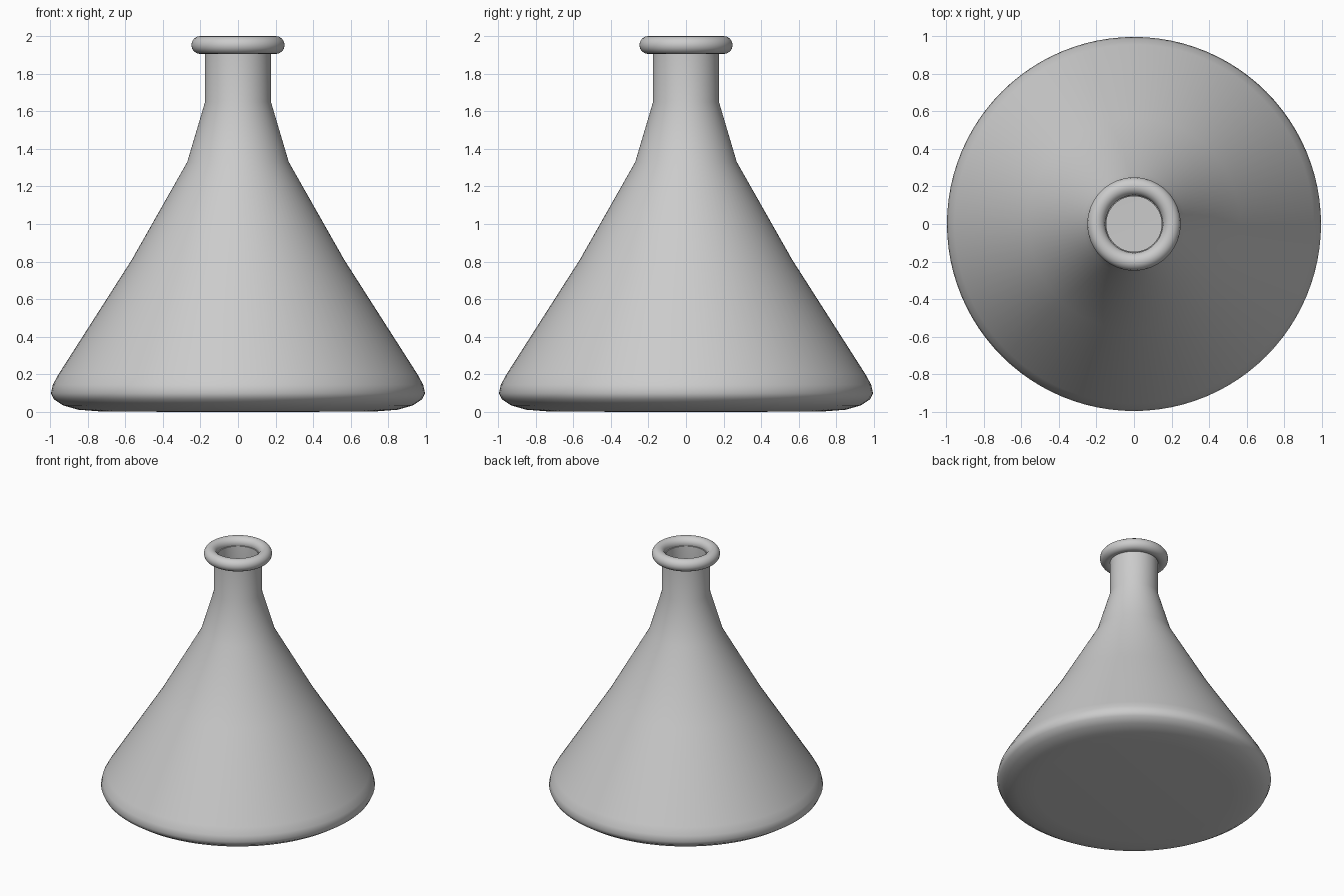
import bpy
import bmesh
import math

cube = bpy.data.objects.get("Cube")
if cube:
    bpy.data.objects.remove(cube, do_unlink=True)

SEGMENTS = 96

glass = bpy.data.materials.new("grey glass")
glass.use_nodes = True
grey = (0.6, 0.6, 0.6, 1)
glass.diffuse_color = grey
glass.node_tree.nodes["Principled BSDF"].inputs["Base Color"].default_value = grey


def lathe(name, profile, closed=False):
    """Spin a radius/height profile around the z axis."""
    bm = bmesh.new()
    verts = [bm.verts.new((r, 0, z)) for r, z in profile]
    pairs = list(zip(verts, verts[1:]))
    if closed:
        pairs.append((verts[-1], verts[0]))
    edges = [bm.edges.new(p) for p in pairs]
    bmesh.ops.spin(bm, geom=verts + edges, axis=(0, 0, 1), cent=(0, 0, 0),
                   angle=math.tau, steps=SEGMENTS, use_duplicate=False)
    bmesh.ops.remove_doubles(bm, verts=bm.verts, dist=0.0005)
    bmesh.ops.recalc_face_normals(bm, faces=bm.faces)
    mesh = bpy.data.meshes.new(name)
    bm.to_mesh(mesh)
    bm.free()
    mesh.materials.append(glass)
    obj = bpy.data.objects.new(name, mesh)
    bpy.context.collection.objects.link(obj)
    bpy.ops.object.select_all(action="DESELECT")
    obj.select_set(True)
    bpy.context.view_layer.objects.active = obj
    bpy.ops.object.shade_smooth_by_angle(angle=math.radians(40))
    return obj


# Flask wall: up the outside, then down the inside to the floor
outer = [(0, 0), (0.72, 0.002), (0.85, 0.012), (0.93, 0.035), (0.98, 0.068),
         (0.995, 0.1), (0.985, 0.145), (0.955, 0.2), (0.565, 0.81),
         (0.27, 1.33), (0.175, 1.65), (0.175, 1.94)]
inner = [(0.147, 1.94), (0.147, 1.65), (0.24, 1.33), (0.535, 0.81),
         (0.92, 0.2), (0.955, 0.12), (0.91, 0.06), (0.72, 0.03), (0, 0.03)]
lathe("flask_body", outer + inner)

# Rounded lip around the mouth
lip = []
for cx, start in ((0.2, -90), (0.2, 90)):
    for step in range(9):
        a = math.radians(start + step * 22.5)
        lip.append((cx + 0.048 * math.cos(a), 1.952 + 0.048 * math.sin(a)))
lathe("flask_lip", lip[:8] + lip[9:17], closed=True)
